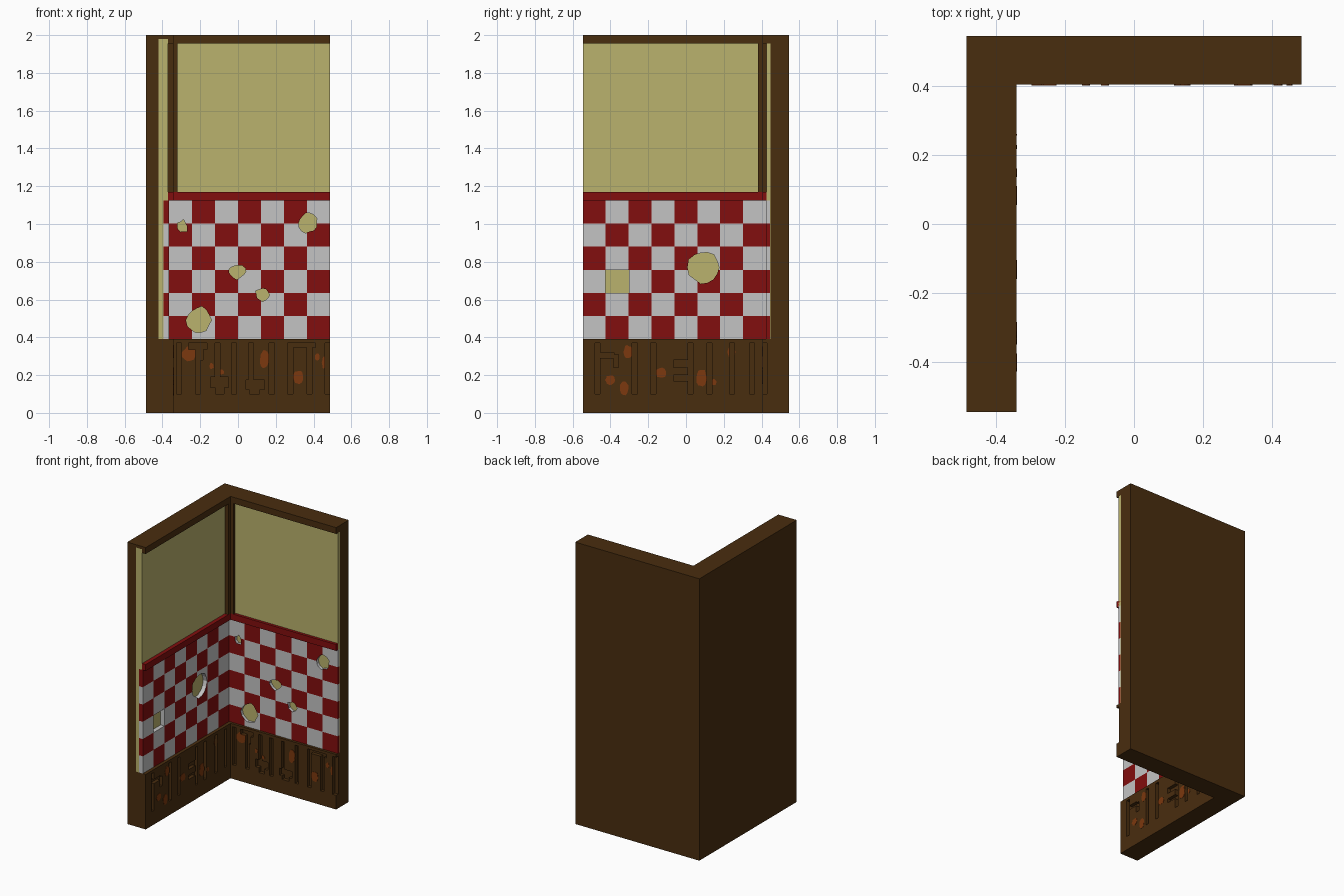
import bpy, bmesh, math, random
from mathutils import Vector

random.seed(4)
if "Cube" in bpy.data.objects:
    bpy.data.objects.remove(bpy.data.objects["Cube"])


def material(name, rgb):
    lin = [(c / 255 / 12.92) if c < 10 else ((c / 255 + 0.055) / 1.055) ** 2.4 for c in rgb]
    m = bpy.data.materials.new(name)
    m.use_nodes = True
    m.diffuse_color = (*lin, 1)
    bsdf = m.node_tree.nodes["Principled BSDF"]
    bsdf.inputs["Base Color"].default_value = (*lin, 1)
    bsdf.inputs["Roughness"].default_value = 0.9
    return m


BROWN = material("dark_wood", (73, 45, 15))
PLASTER = material("plaster", (186, 178, 109))
RED = material("red_tile", (130, 14, 14))
WHITE = material("white_tile", (196, 196, 196))
RUST = material("rust", (124, 56, 14))

# Each wall maps (along, depth behind the inner base face, height) to the world
WALLS = {
    "back": lambda u, d, z: Vector((u, 0.405 + d, z)),
    "side": lambda u, d, z: Vector((-0.342 - d, u, z)),
}


def finish(name, bm, mats):
    bmesh.ops.recalc_face_normals(bm, faces=bm.faces)
    me = bpy.data.meshes.new(name)
    bm.to_mesh(me)
    bm.free()
    for m in mats:
        me.materials.append(m)
    ob = bpy.data.objects.new(name, me)
    bpy.context.collection.objects.link(ob)
    return ob


def add_prism(bm, wall, pts, d0, d1):
    """Outline in (along, height), extruded from depth d0 to d1."""
    f = WALLS[wall]
    a = [bm.verts.new(f(u, d0, z)) for u, z in pts]
    b = [bm.verts.new(f(u, d1, z)) for u, z in pts]
    bm.faces.new(a)
    bm.faces.new(b[::-1])
    for i in range(len(pts)):
        j = (i + 1) % len(pts)
        bm.faces.new((a[i], b[i], b[j], a[j]))


def prism(name, wall, pts, d0, d1, mat):
    bm = bmesh.new()
    add_prism(bm, wall, pts, d0, d1)
    return finish(name, bm, [mat])


def rect(u0, u1, z0, z1):
    return [(u0, z0), (u1, z0), (u1, z1), (u0, z1)]


def box(name, wall, u0, u1, d0, d1, z0, z1, mat):
    return prism(name, wall, rect(u0, u1, z0, z1), d0, d1, mat)


def blob(u, z, ru, rz, n=14, rough=0.12):
    pts = []
    for i in range(n):
        t = 2 * math.pi * i / n
        k = 1 + random.uniform(-rough, rough)
        pts.append((u + ru * k * math.cos(t), z + rz * k * math.sin(t)))
    return pts


def carve(ob, wall, outlines, depth):
    """Cut every outline into the object down to the given depth."""
    cutters = [prism("cutter", wall, o, -0.05, depth, ob.data.materials[0]) for o in outlines]
    for c in cutters:
        c.hide_render = True
        m = ob.modifiers.new("cut", 'BOOLEAN')
        m.operation, m.solver, m.object = 'DIFFERENCE', 'EXACT', c
    bpy.context.view_layer.update()
    dg = bpy.context.evaluated_depsgraph_get()
    me = bpy.data.meshes.new_from_object(ob.evaluated_get(dg))
    ob.modifiers.clear()
    ob.data = me
    for c in cutters:
        bpy.data.objects.remove(c)


def tiles(name, wall, u0, u1, cols, d0, d1, parity, holes):
    """Checkered slab, coloured by column and row, with broken-out patches."""
    z0, z1, rows = 0.39, 1.125, 6
    f = WALLS[wall]
    du, dz = (u1 - u0) / cols, (z1 - z0) / rows
    bm = bmesh.new()
    V = [[[bm.verts.new(f(u0 + i * du, d, z0 + j * dz)) for d in (d0, d1)]
          for j in range(rows + 1)] for i in range(cols + 1)]

    def face(corners, i, j):
        bm.faces.new(corners).material_index = int((i + j) % 2 == parity)

    for i in range(cols):
        for j in range(rows):
            for k in (0, 1):
                face((V[i][j][k], V[i + 1][j][k], V[i + 1][j + 1][k], V[i][j + 1][k]), i, j)
    for i in range(cols):
        for e, j in ((0, 0), (rows, rows - 1)):
            face((V[i][e][0], V[i + 1][e][0], V[i + 1][e][1], V[i][e][1]), i, j)
    for j in range(rows):
        for e, i in ((0, 0), (cols, cols - 1)):
            face((V[e][j][0], V[e][j + 1][0], V[e][j + 1][1], V[e][j][1]), i, j)
    ob = finish(name, bm, [WHITE, RED])
    carve(ob, wall, holes, d1 + 0.02)


# Outer shell of both walls
box("side_wall_core", "side", -0.546, 0.546, 0.078, 0.145, 0, 2, BROWN)
box("back_wall_core", "back", -0.42, 0.487, 0.042, 0.141, 0, 2, BROWN)

# Top beams
box("side_beam_cap", "side", -0.546, 0.447, 0, 0.078, 1.98, 2, BROWN)
box("side_beam", "side", -0.546, 0.447, 0, 0.028, 1.955, 1.98, BROWN)
box("back_beam", "back", -0.342, 0.487, 0, 0.042, 1.955, 2, BROWN)

# Plaster
box("side_plaster_backing", "side", -0.546, 0.447, 0.053, 0.078, 0.39, 1.98, PLASTER)
box("side_plaster", "side", -0.546, 0.447, 0.028, 0.053, 1.125, 1.98, PLASTER)
box("back_plaster", "back", -0.37, 0.487, 0.020, 0.042, 1.125, 1.955, PLASTER)
box("back_plaster_backing", "back", -0.37, 0.487, 0.039, 0.042, 0.39, 1.125, PLASTER)

# Corner post and red rail
box("side_corner_post", "side", 0.38, 0.425, 0, 0.028, 1.17, 1.955, BROWN)
box("back_corner_post", "back", -0.365, -0.32, 0, 0.020, 1.17, 1.955, BROWN)
box("side_rail", "side", -0.546, 0.447, 0, 0.028, 1.125, 1.17, RED)
box("back_rail", "back", -0.342, 0.487, 0, 0.042, 1.125, 1.17, RED)

# Checkered tiles with missing pieces
tiles("side_tiles", "side", -0.546, 0.423, 8, 0.023, 0.053, 1,
      [rect(-0.425, -0.303, 0.635, 0.757), blob(0.097, 0.77, 0.083, 0.088)])
tiles("back_tiles", "back", -0.365, 0.487, 7, 0.018, 0.039, 0,
      [blob(0.37, 1.005, 0.048, 0.05), blob(-0.293, 0.99, 0.022, 0.035, 9, 0.35),
       blob(-0.005, 0.745, 0.045, 0.036, 12, 0.2), blob(0.13, 0.625, 0.036, 0.034, 12, 0.2),
       blob(-0.208, 0.49, 0.064, 0.07)])

# Skirting: grooves as (along start, along end, bottom, top)
LO, HI = 0.1, 0.37
back_grooves = [
    (-0.325, -0.298, LO, HI), (-0.262, -0.165, 0.335, HI), (-0.225, -0.185, 0.28, 0.34),
    (-0.225, -0.198, LO, 0.29), (-0.122, -0.096, 0.18, HI), (-0.145, -0.05, 0.135, 0.19),
    (-0.12, -0.075, LO, 0.14), (-0.035, -0.008, LO, HI), (0.056, 0.083, 0.17, HI),
    (0.042, 0.14, 0.125, 0.175), (0.062, 0.115, LO, 0.13), (0.165, 0.192, LO, HI),
    (0.262, 0.29, LO, HI), (0.28, 0.41, 0.345, HI), (0.365, 0.392, LO, 0.35),
    (0.46, 0.52, LO, HI)]
side_grooves = [
    (-0.482, -0.455, LO, HI), (-0.46, -0.38, 0.29, 0.32), (-0.385, -0.358, 0.24, 0.31),
    (-0.285, -0.258, LO, HI), (-0.187, -0.16, LO, HI), (-0.065, 0.02, 0.24, 0.28),
    (-0.065, 0.02, 0.17, 0.2), (0.01, 0.037, LO, HI), (0.11, 0.137, LO, HI),
    (0.23, 0.257, LO, HI), (0.335, 0.362, LO, HI)]
# Rust spots as (along, height, radius along, radius up)
back_rust = [(-0.26, 0.312, 0.038, 0.036), (-0.14, 0.248, 0.012, 0.016),
             (-0.087, 0.217, 0.014, 0.014), (0.14, 0.285, 0.024, 0.05),
             (0.32, 0.19, 0.027, 0.035), (0.42, 0.296, 0.013, 0.018),
             (0.455, 0.265, 0.011, 0.03)]
side_rust = [(-0.402, 0.175, 0.025, 0.025), (-0.328, 0.13, 0.025, 0.035),
             (-0.307, 0.323, 0.024, 0.035), (-0.132, 0.212, 0.03, 0.026),
             (0.082, 0.185, 0.027, 0.048), (0.148, 0.163, 0.013, 0.016),
             (0.24, 0.323, 0.02, 0.032)]
for wall, u0, u1, depth, grooves, rust in (
        ("back", -0.342, 0.487, 0.042, back_grooves, back_rust),
        ("side", -0.546, 0.447, 0.078, side_grooves, side_rust)):
    outlines = [rect(*g) for g in grooves]
    base = box(wall + "_skirting", wall, u0, u1, 0, depth, 0, 0.39, BROWN)
    carve(base, wall, outlines, 0.025)
    bm = bmesh.new()
    for r in rust:
        add_prism(bm, wall, blob(*r), -0.002, 0.002)
    carve(finish(wall + "_rust_spots", bm, [RUST]), wall, outlines, 0.025)
